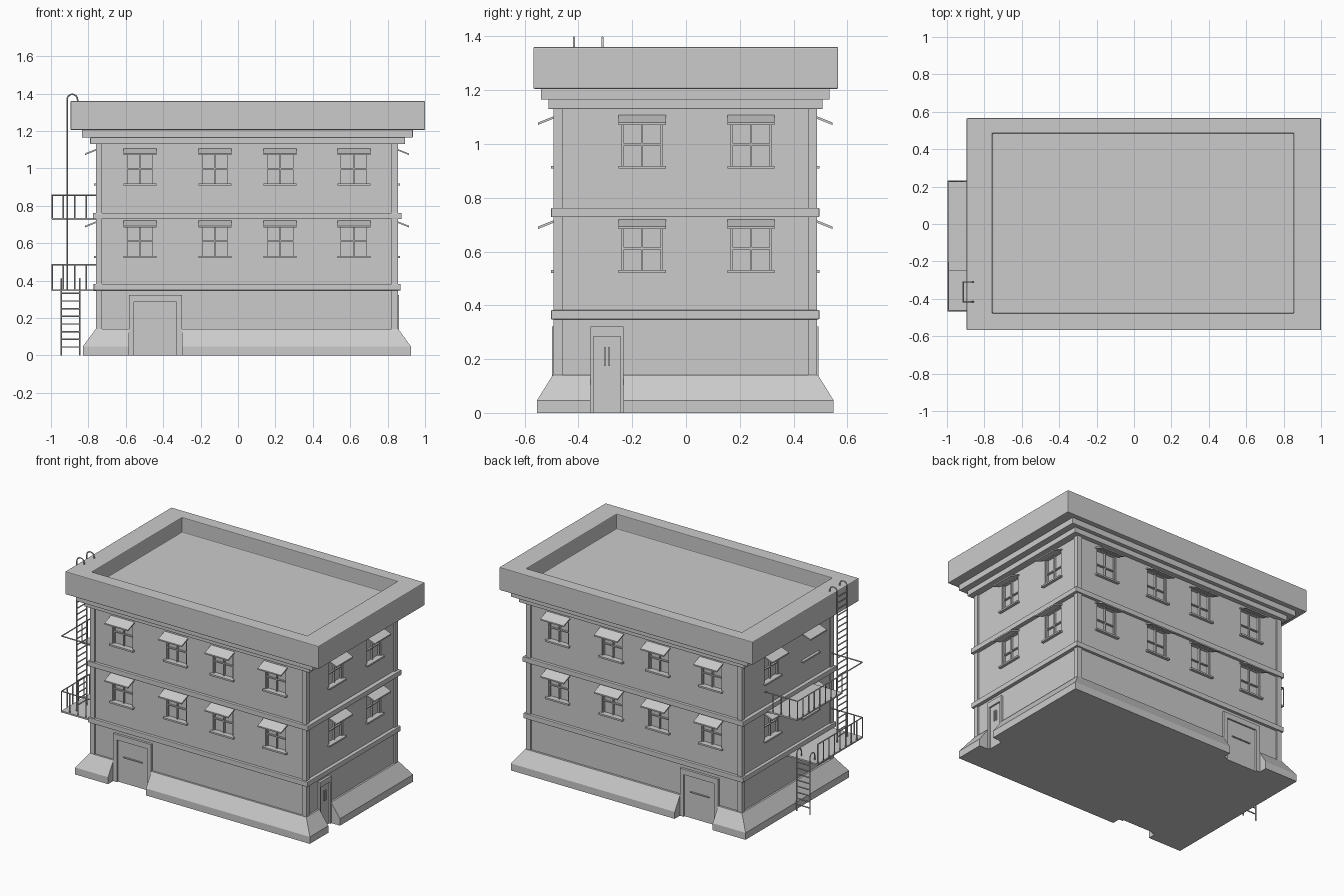
import bpy, bmesh, math
from mathutils import Matrix, Vector

if "Cube" in bpy.data.objects:
    bpy.data.objects.remove(bpy.data.objects["Cube"])

CX, CY = 0.048, -0.003          # building centre
HX, HY = 0.798, 0.48            # wall half sizes
WALL_X = CX - HX


def finish(name, bm):
    bmesh.ops.recalc_face_normals(bm, faces=bm.faces[:])
    me = bpy.data.meshes.new(name)
    bm.to_mesh(me)
    bm.free()
    ob = bpy.data.objects.new(name, me)
    bpy.context.collection.objects.link(ob)
    return ob


def box(bm, u, n, z, M=Matrix(), slope=0):
    """Box in wall space: u along wall, n outward, z up; slope drops z outward."""
    r = bmesh.ops.create_cube(bm, size=1)
    for v in r["verts"]:
        a, b, c = (p + 0.5 for p in v.co)
        nn = n[0] + (n[1] - n[0]) * b
        v.co = M @ Vector((u[0] + (u[1] - u[0]) * a, -nn,
                           z[0] + (z[1] - z[0]) * c - slope * nn))


def rings(name, levels, bevel=0):
    """Solid skinned through rectangles (x0, x1, y0, y1, z)."""
    bm = bmesh.new()
    loops = [[bm.verts.new(p) for p in ((a, c, z), (b, c, z), (b, d, z), (a, d, z))]
             for a, b, c, d, z in levels]
    for l, m in zip(loops, loops[1:]):
        for i in range(4):
            j = (i + 1) % 4
            bm.faces.new((l[i], l[j], m[j], m[i]))
    bm.faces.new(loops[0])
    bm.faces.new(loops[-1])
    ob = finish(name, bm)
    if bevel:
        mod = ob.modifiers.new("bevel", "BEVEL")
        mod.width = bevel
        mod.segments = 2
    return ob


def slab(name, rect, z0, z1, bevel=0.003):
    return rings(name, [rect + (z0,), rect + (z1,)], bevel)


def cut(ob, cutter):
    mod = ob.modifiers.new("cut", "BOOLEAN")
    mod.operation, mod.solver, mod.object = "DIFFERENCE", "EXACT", cutter
    cutter.hide_render = True
    cutter.hide_set(True)


def rods(name, paths, r=0.004):
    cu = bpy.data.curves.new(name, "CURVE")
    cu.dimensions = "3D"
    cu.bevel_depth, cu.bevel_resolution, cu.use_fill_caps = r, 1, True
    for path in paths:
        s = cu.splines.new("POLY")
        s.points.add(len(path) - 1)
        for p, co in zip(s.points, path):
            p.co = (*co, 1)
    ob = bpy.data.objects.new(name, cu)
    bpy.context.collection.objects.link(ob)
    return ob


def side(deg, d):
    return Matrix.Translation((CX, CY, 0)) @ Matrix.Rotation(math.radians(deg), 4, "Z") \
        @ Matrix.Translation((0, -d, 0))


FRONT, RIGHT, BACK, LEFT = side(0, HY), side(90, HX), side(180, HY), side(270, HX)
LONG, SHORT = (-0.572, -0.171, 0.177, 0.572), (-0.16, 0.245)

# Main masses: walls, sloped plinth, bands, cornice, roof
walls = slab("walls", (CX - HX, CX + HX, CY - HY, CY + HY), 0.02, 1.15, 0)
base = (-0.83, 0.925, -0.554, 0.549)
plinth = rings("plinth", [base + (0,), base + (0.047,),
                          (-0.762, 0.858, -0.496, 0.491, 0.14)])
slab("lower_band", (-0.772, 0.87, -0.502, 0.496), 0.348, 0.382)
slab("upper_band", (-0.775, 0.875, -0.502, 0.496), 0.728, 0.762)
slab("cornice_lower", (-0.79, 0.893, -0.512, 0.508), 1.13, 1.166)
slab("cornice_upper", (-0.835, 0.935, -0.54, 0.534), 1.165, 1.206)
roof = (-0.895, 1.0, -0.568, 0.566)
well = (-0.757, 0.853, -0.478, 0.485)
rings("roof_parapet", [roof + (1.205,), roof + (1.36,), well + (1.36,), well + (1.26,)], 0.005)

# Corner pilasters
bm = bmesh.new()
for sx in (-1, 1):
    for sy in (-1, 1):
        M = Matrix.Translation((CX + sx * (HX - 0.007), CY + sy * (HY - 0.007), 0))
        box(bm, (-0.017, 0.017), (-0.017, 0.017), (0.1, 1.14), M)
finish("corner_pilasters", bm)

# Windows: recesses, frames, sills and awnings
holes, frames, sills, awnings = (bmesh.new() for _ in range(4))
for M, us in ((FRONT, LONG), (BACK, LONG), (RIGHT, SHORT), (LEFT, SHORT)):
    for u in us:
        for z in (0.53, 0.917):
            w, top = 0.075, z + 0.18
            box(holes, (u - w, u + w), (-0.02, 0.05), (z, top), M)
            deep = (-0.022, -0.008)
            box(frames, (u - 0.004, u + 0.004), deep, (z, top), M)
            box(frames, (u - w, u + w), deep, (z + 0.078, z + 0.085), M)
            for s in (-1, 1):
                e = u + s * (w - 0.003)
                box(frames, (e - 0.004, e + 0.004), deep, (z, top), M)
            box(sills, (u - 0.088, u + 0.088), (-0.02, 0.019), (z - 0.009, z + 0.002), M)
            box(awnings, (u - 0.088, u + 0.088), (-0.01, 0.068), (z + 0.181, z + 0.19), M, 0.4)
cut(walls, finish("window_cutter", holes))
finish("window_frames", frames)
finish("window_sills", sills)
finish("awnings", awnings)

# Doors: plinth notches, frames, leaves and handles
notch, frames, leaves, handles = (bmesh.new() for _ in range(4))
for M, u, w, wide in ((FRONT, -0.49, 0.142, True), (BACK, 0.49, 0.142, True),
                      (RIGHT, -0.291, 0.062, False)):
    j = 0.028 if wide else 0.012
    box(notch, (u - w, u + w), (-0.002, 0.2), (-0.1, 0.3), M)
    for s in (-1, 1):
        a, b = sorted((u + s * w, u + s * (w - j)))
        box(frames, (a, b), (-0.01, 0.016), (0, 0.322), M)
    box(frames, (u - w + j, u + w - j), (-0.01, 0.016), (0.285, 0.322), M)
    box(leaves, (u - w + j, u + w - j), (-0.01, 0.005), (0, 0.285), M)
    if wide:
        box(handles, (u - 0.07, u + 0.07), (0, 0.012), (0.173, 0.18), M)
    else:
        for s in (-0.008, 0.008):
            box(handles, (u + s - 0.003, u + s + 0.003), (0, 0.012), (0.175, 0.245), M)
cut(plinth, finish("door_notch_cutter", notch))
finish("door_frames", frames)
finish("door_leaves", leaves)
finish("door_handles", handles)

# Fire escape platforms
XO, XI = -0.994, WALL_X
slab("lower_platform", (XO, XI, -0.468, 0.015), 0.343, 0.353, 0)
slab("upper_platform", (XO, XI, -0.25, 0.232), 0.725, 0.735, 0)


def railing(name, z0, z1, y_end, y_stop, y_rail):
    """Top rail and balusters round the end at y_end and along the outer edge."""
    paths = [[(XI, y_end, z1), (XO, y_end, z1), (XO, y_rail, z1)]]
    for i in range(4):
        x = XO + (XI - XO) * i / 4
        paths.append([(x, y_end, z0), (x, y_end, z1)])
    for i in range(1, 9):
        y = y_end + (y_stop - y_end) * i / 8
        paths.append([(XO, y, z0), (XO, y, z1)])
    if y_rail != y_stop:
        paths.append([(XO, y_rail, z1), (XI, y_rail, z1)])
    rods(name, paths)


railing("lower_railing", 0.345, 0.484, -0.464, 0.012, 0.012)
railing("upper_railing", 0.73, 0.857, 0.228, -0.247, -0.464)

# Lower ladder hooking over the platform end
paths = []
for x in (-0.945, -0.845):
    arc = [(x, 0.0 + 0.025 * math.cos(a), 0.385 + 0.025 * math.sin(a))
           for a in (math.pi * i / 6 for i in range(7))]
    paths.append([(x, 0.025, 0)] + arc + [(x, -0.025, 0.35)])
for i in range(8):
    z = 0.045 + 0.041 * i
    paths.append([(-0.945, 0.025, z), (-0.845, 0.025, z)])
rods("lower_ladder", paths)

# Roof ladder hooking over the parapet
paths = []
for y in (-0.31, -0.416):
    arc = [(-0.886 - 0.028 * math.cos(a), y, 1.368 + 0.028 * math.sin(a))
           for a in (math.pi * i / 8 for i in range(9))]
    paths.append([(-0.914, y, 0.35)] + arc + [(-0.858, y, 1.355)])
for i in range(24):
    z = 0.39 + 0.041 * i
    paths.append([(-0.914, -0.31, z), (-0.914, -0.416, z)])
rods("roof_ladder", paths)
